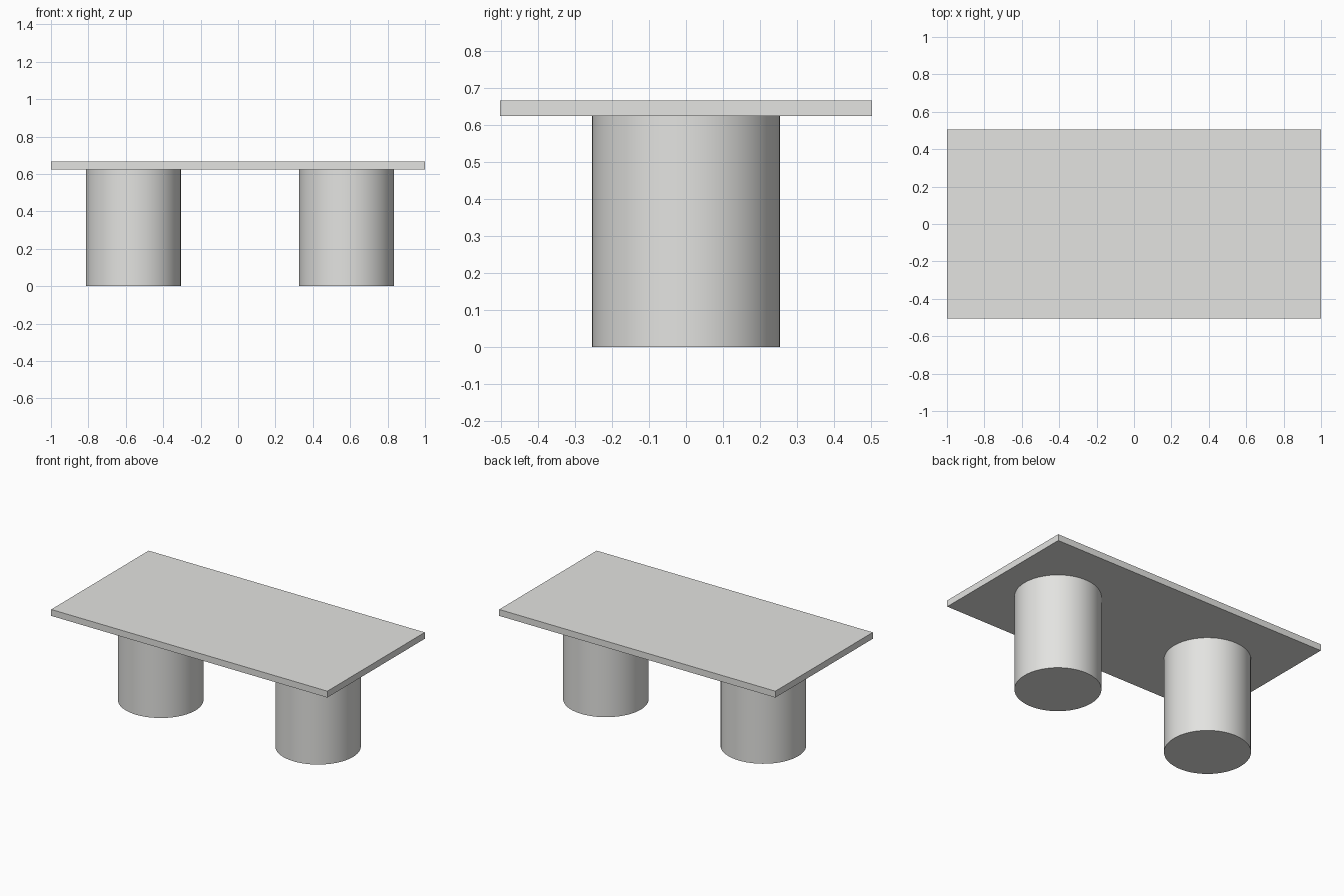
import bpy
import math

if "Cube" in bpy.data.objects:
    bpy.data.objects.remove(bpy.data.objects["Cube"])

# One light grey for the whole table
grey = bpy.data.materials.new("light grey")
grey.diffuse_color = (0.77, 0.77, 0.75, 1.0)
grey.use_nodes = True
grey.node_tree.nodes["Principled BSDF"].inputs["Base Color"].default_value = grey.diffuse_color

LEG_HEIGHT = 0.625
TOP_HEIGHT = 0.667
LEG_RADIUS = 0.254

# Thin rectangular table top
bpy.ops.mesh.primitive_cube_add(size=1, location=(0, 0, (LEG_HEIGHT + TOP_HEIGHT) / 2))
top = bpy.context.object
top.name = "table_top"
top.scale = (2.0, 1.008, TOP_HEIGHT - LEG_HEIGHT)
bpy.ops.object.transform_apply(location=False, rotation=False, scale=True)
top.data.materials.append(grey)

# Two thick round pedestal legs
for name, x in (("left_leg", -0.56), ("right_leg", 0.58)):
    bpy.ops.mesh.primitive_cylinder_add(vertices=64, radius=LEG_RADIUS, depth=LEG_HEIGHT,
                                        location=(x, 0, LEG_HEIGHT / 2))
    leg = bpy.context.object
    leg.name = name
    leg.data.materials.append(grey)
    bpy.ops.object.shade_smooth_by_angle(angle=math.radians(30))
